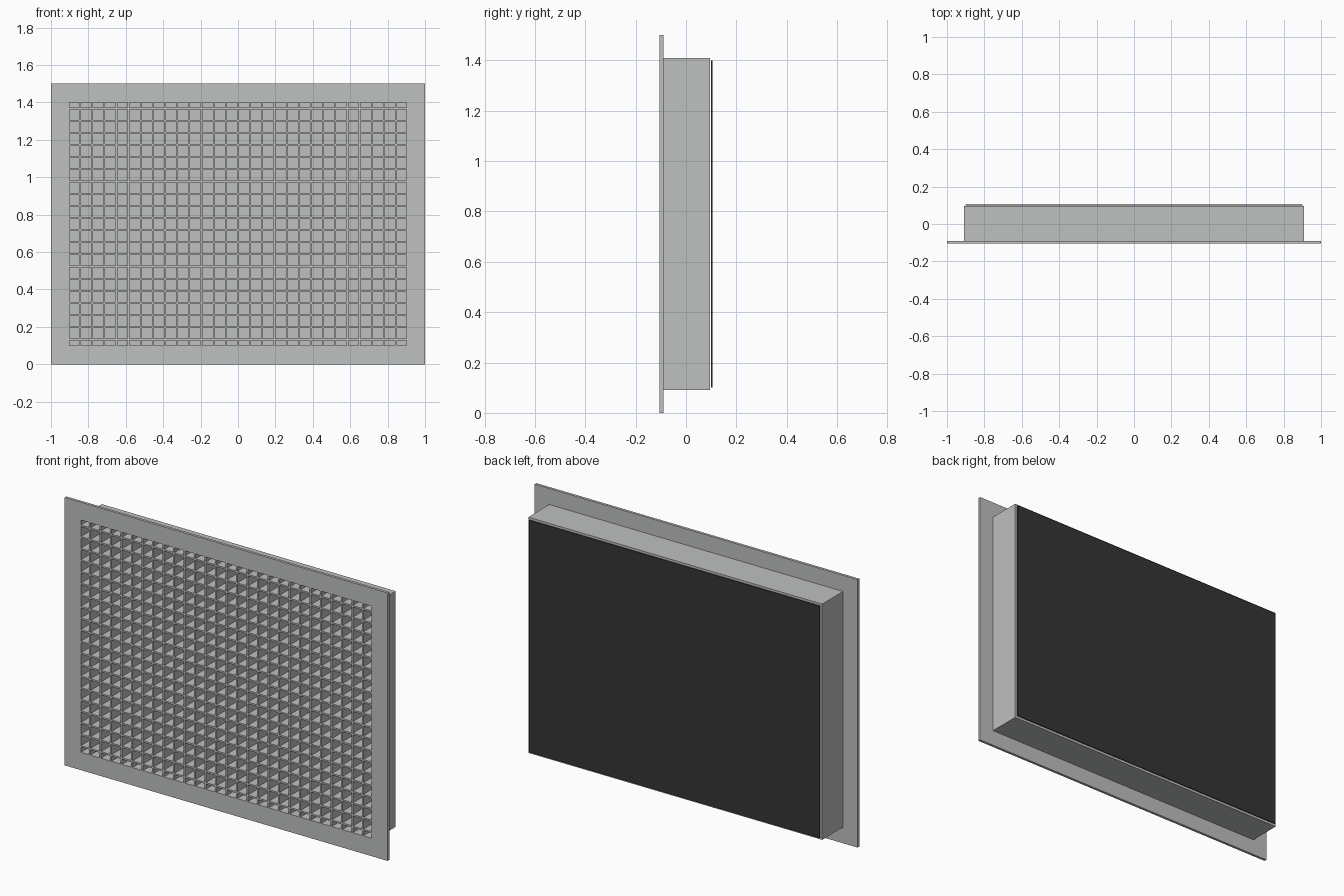
import bpy, bmesh

if "Cube" in bpy.data.objects:
    bpy.data.objects.remove(bpy.data.objects["Cube"])

def material(name, rgb):
    m = bpy.data.materials.new(name)
    m.diffuse_color = (*rgb, 1)
    m.use_nodes = True
    m.node_tree.nodes["Principled BSDF"].inputs["Base Color"].default_value = m.diffuse_color
    return m

GREY = material("light_grey_metal", (0.52, 0.525, 0.53))
BLACK = material("black_backing", (0.035, 0.035, 0.035))

CZ = 0.75                      # height of the grille centre
HX, HZ = 0.9, 0.65             # half size of the opening
PITCH, BLADE = 0.065, 0.009    # cell spacing and blade thickness

def make(name, bm, mat):
    bmesh.ops.recalc_face_normals(bm, faces=bm.faces)
    me = bpy.data.meshes.new(name)
    bm.to_mesh(me)
    bm.free()
    me.materials.append(mat)
    ob = bpy.data.objects.new(name, me)
    bpy.context.collection.objects.link(ob)
    return ob

def add_box(bm, x0, x1, y0, y1, z0, z1):
    r = bmesh.ops.create_cube(bm, size=1)
    for v in r["verts"]:
        v.co = (x1 if v.co.x > 0 else x0,
                y1 if v.co.y > 0 else y0,
                z1 if v.co.z > 0 else z0)

def rect_ring(name, ox, oz, ix, iz, y0, y1):
    """Rectangular frame: outer and inner half sizes, swept from y0 to y1."""
    bm = bmesh.new()
    loops = []
    for hx, hz, y in ((ox, oz, y0), (ox, oz, y1), (ix, iz, y1), (ix, iz, y0)):
        loops.append([bm.verts.new((sx * hx, y, CZ + sz * hz))
                      for sx, sz in ((-1, -1), (1, -1), (1, 1), (-1, 1))])
    for a, b in zip(loops, loops[1:] + loops[:1]):
        for i in range(4):
            j = (i + 1) % 4
            bm.faces.new((a[i], a[j], b[j], b[i]))
    return make(name, bm, GREY)

# Flange around the front and the duct neck behind it
rect_ring("front_flange", 1.0, 0.75, HX, HZ, -0.105, -0.09)
rect_ring("duct_neck", HX + 0.01, HZ + 0.01, HX, HZ, -0.09, 0.095)

# Upright blades
bm = bmesh.new()
for k in range(-13, 14):
    x = k * PITCH
    add_box(bm, x - BLADE / 2, x + BLADE / 2, -0.1045, 0.092, CZ - HZ, CZ + HZ)
make("vertical_blades", bm, GREY)

# Level blades
bm = bmesh.new()
for k in range(20):
    z = CZ + (k - 9.5) * PITCH
    add_box(bm, -HX, HX, -0.104, 0.092, z - BLADE / 2, z + BLADE / 2)
make("horizontal_blades", bm, GREY)

# Grey panel closing the cells at the back
bm = bmesh.new()
add_box(bm, -HX, HX, 0.09, 0.0945, CZ - HZ, CZ + HZ)
make("back_panel", bm, GREY)

# Black sheet behind the neck
bm = bmesh.new()
add_box(bm, -HX, HX, 0.1, 0.105, CZ - HZ, CZ + HZ)
make("backing_sheet", bm, BLACK)
